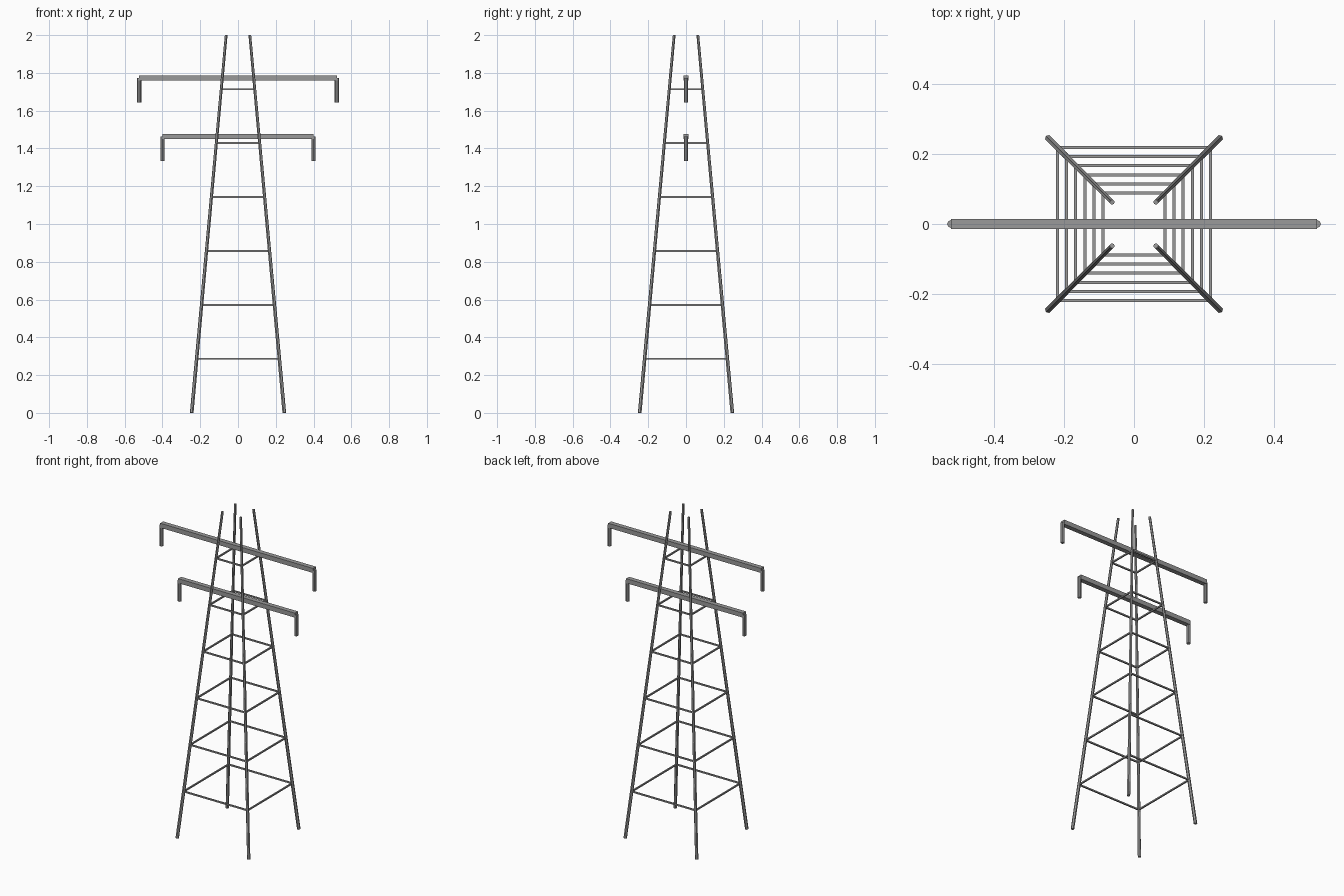
import bpy
from math import pi
from mathutils import Matrix, Vector

cube = bpy.data.objects.get("Cube")
if cube:
    bpy.data.objects.remove(cube, do_unlink=True)

steel = bpy.data.materials.new("galvanised_steel")
steel.use_nodes = True
steel.diffuse_color = (0.32, 0.32, 0.32, 1)
steel.node_tree.nodes["Principled BSDF"].inputs["Base Color"].default_value = steel.diffuse_color


def rod(name, start, end, radius, sides, end_radius=None, twist=0.0):
    """Straight, optionally tapered prism between two points."""
    a, b = Vector(start), Vector(end)
    bpy.ops.mesh.primitive_cone_add(vertices=sides, radius1=radius,
                                    radius2=end_radius or radius,
                                    depth=(b - a).length, location=(a + b) / 2)
    ob = bpy.context.object
    ob.name = name
    ob.data.transform(Matrix.Rotation(twist, 4, 'Z'))
    ob.data.materials.append(steel)
    ob.rotation_euler = (b - a).to_track_quat('Z', 'Y').to_euler()


def box(name, size, location):
    bpy.ops.mesh.primitive_cube_add(size=1, location=location)
    ob = bpy.context.object
    ob.name = name
    ob.data.transform(Matrix.Diagonal((*size, 1)))
    ob.data.materials.append(steel)


HEIGHT, BASE, TOP = 2.0, 0.245, 0.0625
CORNERS = [(1, 1), (-1, 1), (-1, -1), (1, -1)]

# Four inclined, tapering legs
for sx, sy in CORNERS:
    side = ("left" if sx > 0 else "right") + ("_back" if sy > 0 else "_front")
    rod("leg_" + side, (sx * BASE, sy * BASE, 0), (sx * TOP, sy * TOP, HEIGHT),
        0.01, 6, end_radius=0.0075)

# Square rings of thin braces
for level in range(1, 7):
    t = level / 7
    z, r = HEIGHT * t, BASE + (TOP - BASE) * t
    for i, (x, y) in enumerate(CORNERS):
        x2, y2 = CORNERS[(i + 1) % 4]
        rod(f"brace_{level}_{i + 1}", (x * r, y * r, z), (x2 * r, y2 * r, z),
            0.006, 4, twist=pi / 4)

# Crossarm beams with a hanging insulator at each end
for name, half, z in (("upper", 0.523, 1.773), ("lower", 0.40, 1.463)):
    box(name + "_crossarm", (2 * half, 0.029, 0.028), (0, 0, z))
    for s, side in ((1, "left"), (-1, "right")):
        rod(f"{name}_insulator_{side}", (s * half, 0, z), (s * half, 0, z - 0.13), 0.0115, 8)
